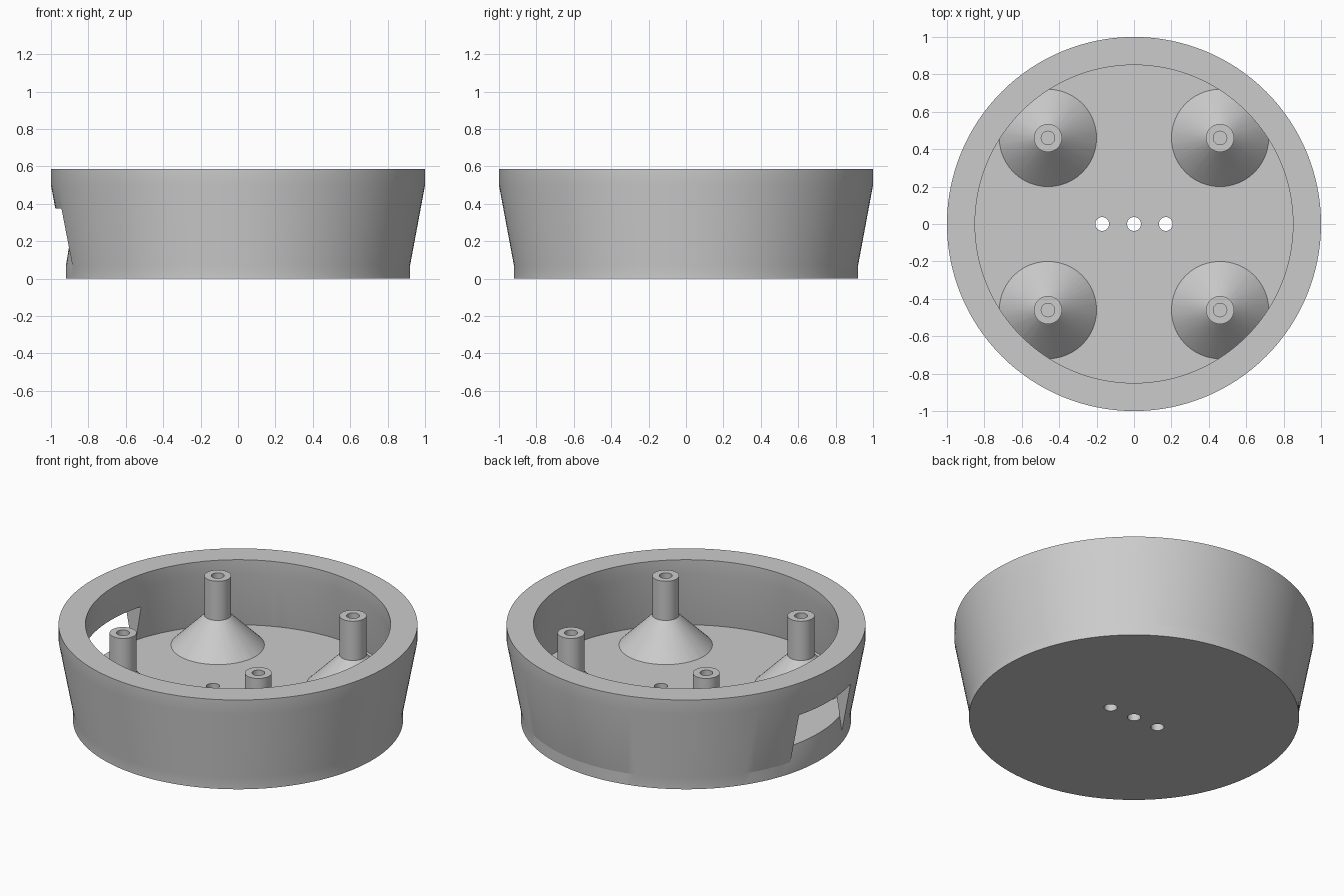
import bpy, bmesh, math

if "Cube" in bpy.data.objects:
    bpy.data.objects.remove(bpy.data.objects["Cube"])

grey = bpy.data.materials.new("plain_grey")
grey.diffuse_color = (0.6, 0.6, 0.6, 1)
grey.use_nodes = True
grey.node_tree.nodes["Principled BSDF"].inputs["Base Color"].default_value = grey.diffuse_color


def make_object(name, bm):
    bmesh.ops.remove_doubles(bm, verts=bm.verts, dist=1e-5)
    bmesh.ops.recalc_face_normals(bm, faces=bm.faces)
    mesh = bpy.data.meshes.new(name)
    bm.to_mesh(mesh)
    bm.free()
    mesh.materials.append(grey)
    obj = bpy.data.objects.new(name, mesh)
    bpy.context.collection.objects.link(obj)
    return obj


def revolve(name, profile, segments, closed=False, at=(0, 0)):
    """Spin an (r, z) profile round a vertical axis."""
    bm = bmesh.new()
    verts = [bm.verts.new((r, 0, z)) for r, z in profile]
    edges = [bm.edges.new(p) for p in zip(verts, verts[1:])]
    if closed:
        edges.append(bm.edges.new((verts[-1], verts[0])))
    bmesh.ops.spin(bm, geom=verts + edges, cent=(0, 0, 0), axis=(0, 0, 1),
                   angle=math.tau, steps=segments, use_merge=True)
    bmesh.ops.translate(bm, verts=bm.verts, vec=(at[0], at[1], 0))
    return make_object(name, bm)


def box(name, x, y, z):
    bm = bmesh.new()
    bmesh.ops.create_cube(bm, size=1)
    for v in bm.verts:
        for i, (lo, hi) in enumerate((x, y, z)):
            v.co[i] = lo if v.co[i] < 0 else hi
    return make_object(name, bm)


def combine(target, other, operation):
    """Apply a boolean and remove the helper."""
    mod = target.modifiers.new("combine", 'BOOLEAN')
    mod.object, mod.operation, mod.solver = other, operation, 'EXACT'
    bpy.context.view_layer.objects.active = target
    bpy.ops.object.modifier_apply(modifier=mod.name)
    bpy.data.objects.remove(other)


TOP, FLOOR = 0.586, 0.16

# Flared wall with an undercut inner face and a window on the left
wall = revolve("wall", [(0.92, 0.07), (1, 0.5), (1, TOP), (0.85, TOP), (0.85, 0.5)],
               128, closed=True)
window = box("window_cutter", (-1.2, -0.5), (-0.25, 0.25), (0.05, 0.375))
combine(wall, window, 'DIFFERENCE')

# Thick base plate joined to the wall
body = revolve("housing", [(0, 0), (0.92, 0), (0.92, 0.07),
                           (0.92 - 0.07 * (FLOOR - 0.07) / 0.43, FLOOR), (0, FLOOR)], 128)
combine(body, wall, 'UNION')

# Screw posts on conical feet, with blind holes
for sx in (-1, 1):
    for sy in (-1, 1):
        post = revolve("post", [(0, 0.12), (0.26, 0.12), (0.26, FLOOR), (0.075, 0.345),
                                (0.075, TOP), (0.036, TOP), (0.036, 0.35), (0, 0.35)],
                       48, at=(0.46 * sx, 0.46 * sy))
        combine(body, post, 'UNION')

# Row of three holes through the base
for x in (-0.17, 0, 0.17):
    hole = revolve("hole_cutter", [(0, -0.1), (0.037, -0.1), (0.037, 0.3), (0, 0.3)], 32, at=(x, 0))
    combine(body, hole, 'DIFFERENCE')

bpy.ops.object.select_all(action='DESELECT')
body.select_set(True)
bpy.context.view_layer.objects.active = body
bpy.ops.object.shade_smooth_by_angle(angle=math.radians(30))
